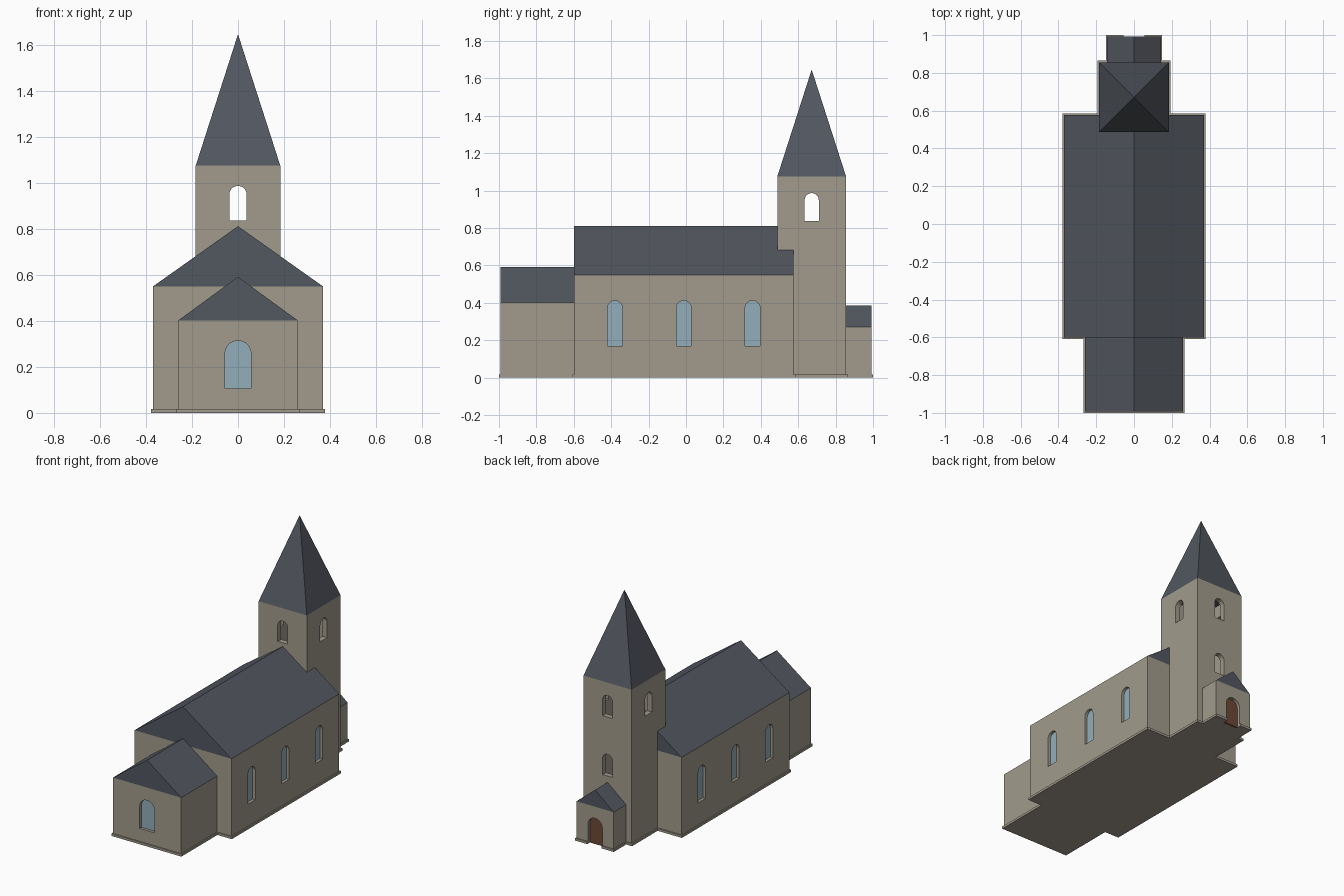
import bpy, bmesh, math
from mathutils import Matrix, Vector

if "Cube" in bpy.data.objects:
    bpy.data.objects.remove(bpy.data.objects["Cube"])

def material(name, rgb):
    m = bpy.data.materials.new(name)
    m.diffuse_color = (*rgb, 1)
    m.use_nodes = True
    m.node_tree.nodes["Principled BSDF"].inputs["Base Color"].default_value = m.diffuse_color
    return m

WALL = material("plaster", (0.36, 0.33, 0.265))
ROOF = material("slate", (0.085, 0.095, 0.115))
GLASS = material("glass", (0.29, 0.42, 0.50))
WOOD = material("wood", (0.15, 0.065, 0.035))

def finish(name, bm, mat):
    bmesh.ops.recalc_face_normals(bm, faces=bm.faces[:])
    me = bpy.data.meshes.new(name)
    bm.to_mesh(me)
    bm.free()
    ob = bpy.data.objects.new(name, me)
    bpy.context.collection.objects.link(ob)
    if mat:
        me.materials.append(mat)
    return ob

def extrude(bm, points, vec):
    face = bm.faces.new([bm.verts.new(p) for p in points])
    res = bmesh.ops.extrude_face_region(bm, geom=[face], use_keep_orig=True)
    bmesh.ops.translate(bm, vec=vec, verts=[g for g in res["geom"] if isinstance(g, bmesh.types.BMVert)])

def box(name, hw, y0, y1, z0, z1, mat):
    bm = bmesh.new()
    extrude(bm, [(-hw, y0, z0), (hw, y0, z0), (hw, y1, z0), (-hw, y1, z0)], (0, 0, z1 - z0))
    return finish(name, bm, mat)

def gable(name, hw, y0, y1, z0, z1):
    bm = bmesh.new()
    extrude(bm, [(-hw, y0, z0), (hw, y0, z0), (0, y0, z1)], (0, y1 - y0, 0))
    return finish(name, bm, ROOF)

def arches(name, openings, d0, d1, mat=None, segs=10):
    """Round-headed prisms; opening = (x, y, outward angle, half width, sill z, top z)."""
    bm = bmesh.new()
    for x, y, ang, hw, z0, z1 in openings:
        n = Vector((math.cos(ang), math.sin(ang), 0))
        u = Vector((-n.y, n.x, 0))
        prof = [(-hw, z0), (hw, z0)]
        prof += [(hw * math.cos(math.pi * i / segs), z1 - hw + hw * math.sin(math.pi * i / segs))
                 for i in range(segs + 1)]
        extrude(bm, [Vector((x, y, 0)) + n * d0 + u * a + Vector((0, 0, z)) for a, z in prof], n * (d1 - d0))
    return finish(name, bm, mat)

def cut(ob, cutter):
    mod = ob.modifiers.new("cut", 'BOOLEAN')
    mod.operation, mod.solver, mod.object = 'DIFFERENCE', 'EXACT', cutter
    bpy.context.view_layer.objects.active = ob
    with bpy.context.temp_override(object=ob, active_object=ob, selected_objects=[ob]):
        bpy.ops.object.modifier_apply(modifier="cut")
    bpy.data.objects.remove(cutter)

E, N, W, S = 0, math.pi / 2, math.pi, -math.pi / 2
P = 0.016  # plinth height

# plinth: mirrored outline with a notch at the door
half = [(0.055, 0.957), (0.055, 1.0), (0.148, 1.0), (0.148, 0.865), (0.193, 0.865), (0.193, 0.585),
        (0.378, 0.585), (0.378, -0.608), (0.268, -0.608), (0.268, -1.0)]
outline = half + [(-x, y) for x, y in reversed(half)]
bm = bmesh.new()
extrude(bm, [(x, y, 0) for x, y in outline], (0, 0, P))
finish("plinth", bm, WALL)

# nave with three recessed windows on each side
nave = box("nave_walls", 0.37, -0.6, 0.576, P, 0.55, WALL)
gable("nave_roof", 0.37, -0.6, 0.576, 0.55, 0.812)
wins = [(s * 0.37, -0.012 + k * 0.368, a, 0.04, 0.168, 0.412) for s, a in ((1, E), (-1, W)) for k in (-1, 0, 1)]
cut(nave, arches("nave_cutter", wins, -0.03, 0.05))
arches("nave_windows", wins, -0.03, -0.02, GLASS)

# chancel with front window
chancel = box("chancel_walls", 0.26, -0.992, -0.6, P, 0.402, WALL)
gable("chancel_roof", 0.26, -0.992, -0.6, 0.402, 0.592)
wins = [(0, -0.992, S, 0.057, 0.105, 0.314)]
cut(chancel, arches("chancel_cutter", wins, -0.03, 0.05))
arches("chancel_window", wins, -0.03, -0.02, GLASS)

# hollow tower with open belfry arches and one lower rear opening
yc, r, t = 0.672, 0.184, 0.036
tower = box("tower_walls", r, yc - r, yc + r, P, 1.075, WALL)
cut(tower, box("tower_void", r - t, yc - r + t, yc + r - t, P + 0.02, 1.2, None))
belfry = [(r * math.cos(a), yc + r * math.sin(a), a, 0.038, 0.837, 0.987) for a in (E, N, W, S)]
belfry.append((0, yc + r, N, 0.038, 0.43, 0.58))
cut(tower, arches("belfry_cutter", belfry, -0.06, 0.05))

# spire: four-sided pyramid
bm = bmesh.new()
bmesh.ops.create_cone(bm, cap_ends=True, segments=4, radius1=r * math.sqrt(2), radius2=0, depth=0.572,
                      matrix=Matrix.Translation((0, yc, 1.075 + 0.286)) @ Matrix.Rotation(math.pi / 4, 4, 'Z'))
bmesh.ops.remove_doubles(bm, verts=bm.verts[:], dist=1e-5)
finish("spire", bm, ROOF)

# porch with recessed door
porch = box("porch_walls", 0.142, yc + r, 0.992, P, 0.27, WALL)
gable("porch_roof", 0.142, yc + r, 0.992, 0.27, 0.387)
cut(porch, arches("porch_cutter", [(0, 0.992, N, 0.055, -0.02, 0.19)], -0.035, 0.05))
arches("door", [(0, 0.992, N, 0.055, 0.0, 0.19)], -0.035, -0.022, WOOD)
